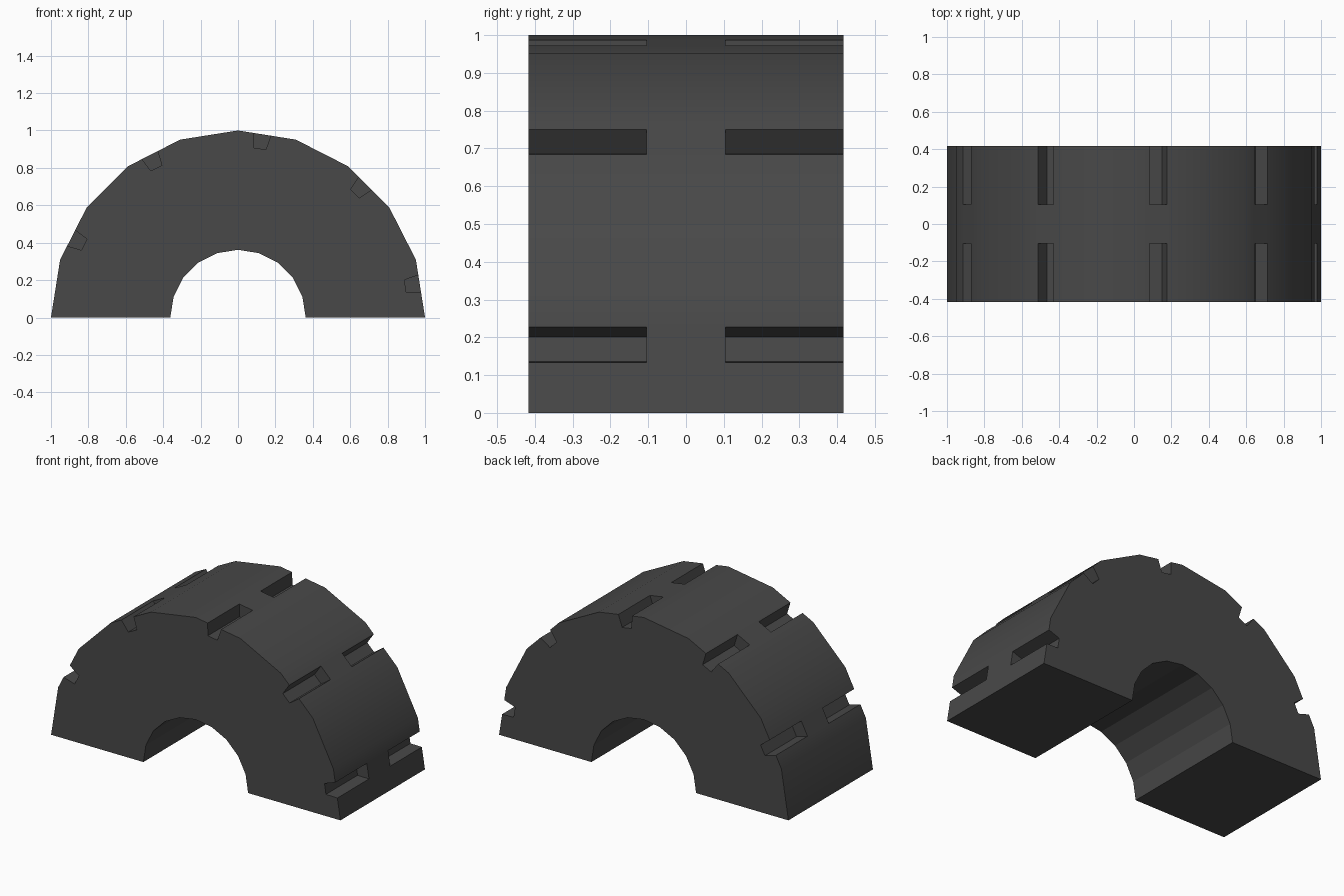
import bpy, bmesh
from math import sin, cos, pi, radians

if "Cube" in bpy.data.objects:
    bpy.data.objects.remove(bpy.data.objects["Cube"])

R_OUT, R_IN, HALF_W = 1.0, 0.362, 0.417
SIDES = 10
STEP = pi / SIDES


def add_prism(bm, profile, y0, y1):
    """Closed prism: an (x, z) profile swept from y0 to y1."""
    a = [bm.verts.new((x, y0, z)) for x, z in profile]
    b = [bm.verts.new((x, y1, z)) for x, z in profile]
    n = len(profile)
    bm.faces.new(a)
    bm.faces.new(b[::-1])
    for i in range(n):
        j = (i + 1) % n
        bm.faces.new((a[j], a[i], b[i], b[j]))


def make_object(name, bm):
    bmesh.ops.recalc_face_normals(bm, faces=bm.faces)
    mesh = bpy.data.meshes.new(name)
    bm.to_mesh(mesh)
    bm.free()
    ob = bpy.data.objects.new(name, mesh)
    bpy.context.collection.objects.link(ob)
    return ob


# Half ring body
bm = bmesh.new()
arc = [(cos(i * STEP), sin(i * STEP)) for i in range(SIDES + 1)]
outline = [(R_OUT * c, R_OUT * s) for c, s in arc]
outline += [(R_IN * c, R_IN * s) for c, s in reversed(arc)]
add_prism(bm, outline, -HALF_W, HALF_W)
body = make_object("half_ring", bm)

# Tapered tread slots: one pair on every second facet, (radial, tangential)
FLOOR, TOP, MID = 0.91, 1.0337, 0.0262
slot = [(FLOOR, MID - 0.033), (FLOOR, MID + 0.033),
        (TOP, MID + 0.0555), (TOP, MID - 0.0555)]
bm = bmesh.new()
for k in range(5):
    a = radians(9 + 36 * k)
    profile = [(r * cos(a) - t * sin(a), r * sin(a) + t * cos(a)) for r, t in slot]
    for y0, y1 in ((-0.5, -0.105), (0.105, 0.5)):
        add_prism(bm, profile, y0, y1)
cutter = make_object("slot_cutter", bm)
cutter.hide_render = True

# Cut the slots
mod = body.modifiers.new("slots", 'BOOLEAN')
mod.operation = 'DIFFERENCE'
mod.solver = 'EXACT'
mod.object = cutter
bpy.context.view_layer.objects.active = body
body.select_set(True)
bpy.ops.object.modifier_apply(modifier=mod.name)
bpy.data.objects.remove(cutter, do_unlink=True)

# Smooth outer tread, faceted bore
bpy.ops.object.shade_smooth_by_angle(angle=radians(30))
for p in body.data.polygons:
    p.material_index = 0
    if (p.center.x ** 2 + p.center.z ** 2) ** 0.5 < R_IN + 0.01:
        p.use_smooth = False

# Dark rubber
rubber = bpy.data.materials.new("dark_rubber")
rubber.diffuse_color = (0.065, 0.065, 0.065, 1)
rubber.use_nodes = True
rubber.node_tree.nodes["Principled BSDF"].inputs["Base Color"].default_value = rubber.diffuse_color
body.data.materials.clear()
body.data.materials.append(rubber)
